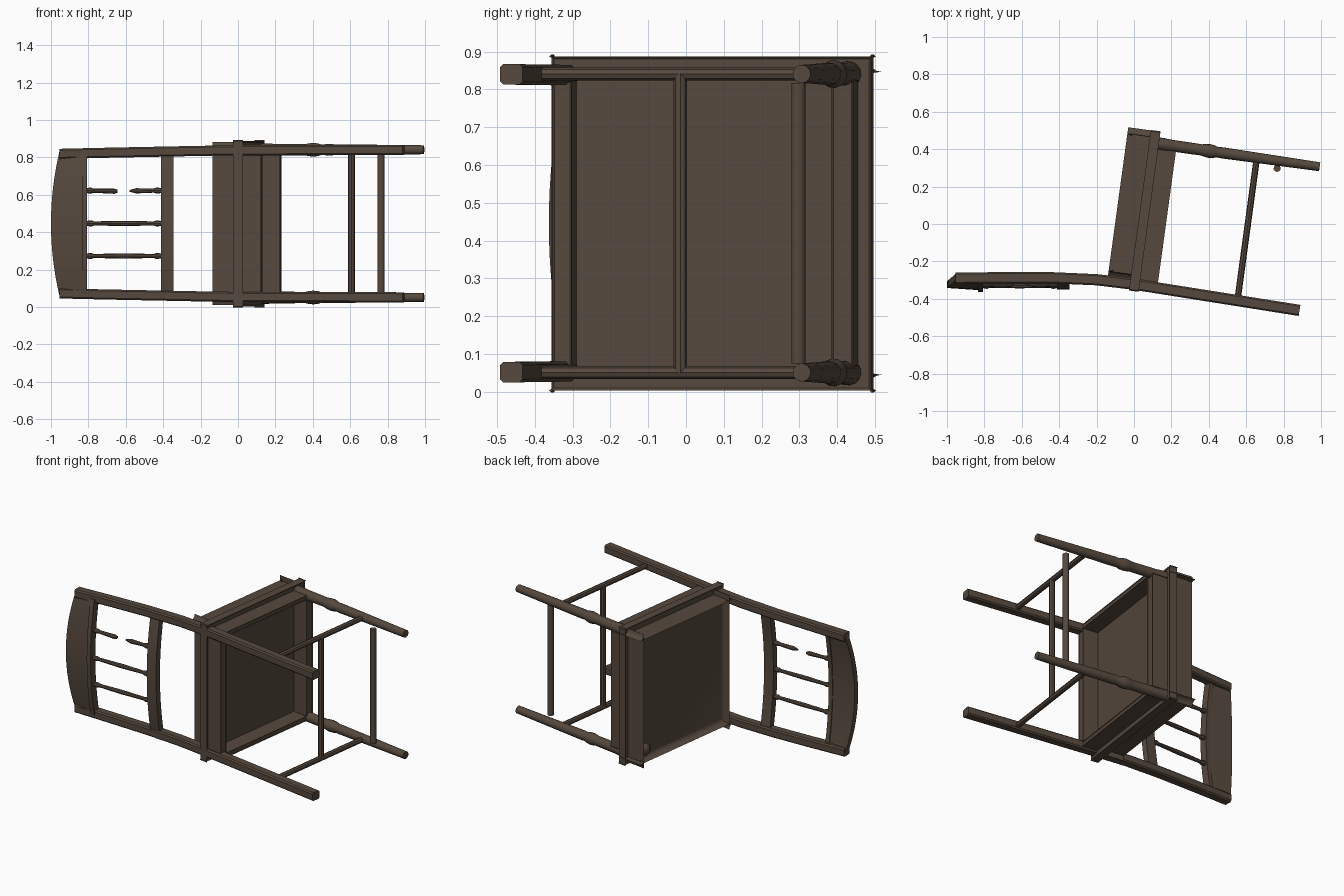
import bpy, bmesh, math
from mathutils import Vector, Matrix

if "Cube" in bpy.data.objects:
    bpy.data.objects.remove(bpy.data.objects["Cube"])

wood = bpy.data.materials.new("dark brown")
wood.diffuse_color = (0.092, 0.066, 0.048, 1)
wood.use_nodes = True
wood.node_tree.nodes["Principled BSDF"].inputs["Base Color"].default_value = wood.diffuse_color

TILT = math.atan2(0.115, 0.842)
F = Vector((math.sin(TILT), math.cos(TILT), 0))      # towards chair front
D = Vector((math.cos(TILT), -math.sin(TILT), 0))     # towards chair feet
O = Vector((0.0575, 0.07, 0))                        # seat centre
MID = 0.446                                          # middle of the chair width


def chair(f, d, z):
    return O + F * f + D * d + Vector((0, 0, z))


def finish(name, bm, angle=35):
    bmesh.ops.recalc_face_normals(bm, faces=bm.faces)
    me = bpy.data.meshes.new(name)
    bm.to_mesh(me)
    bm.free()
    me.materials.append(wood)
    for p in me.polygons:
        p.use_smooth = True
    me.set_sharp_from_angle(angle=math.radians(angle))
    ob = bpy.data.objects.new(name, me)
    bpy.context.collection.objects.link(ob)
    return ob


def loft(name, rings, angle=35):
    bm = bmesh.new()
    vs = [[bm.verts.new(p) for p in r] for r in rings]
    n = len(vs[0])
    for a, b in zip(vs, vs[1:]):
        for i in range(n):
            j = (i + 1) % n
            bm.faces.new((a[i], a[j], b[j], b[i]))
    bm.faces.new(vs[0])
    bm.faces.new(vs[-1][::-1])
    return finish(name, bm, angle)


def chamfered(w, h, c):
    return [(w, h - c), (w - c, h), (c - w, h), (-w, h - c),
            (-w, c - h), (c - w, -h), (w - c, -h), (w, c - h)]


def bar(name, a, b, radii, sides=12):
    """Turned bar from a to b; radii is a list of (position 0..1, radius)."""
    a, b = Vector(a), Vector(b)
    t = (b - a).normalized()
    u = t.orthogonal().normalized()
    v = t.cross(u)
    rings = []
    for s, r in radii:
        c = a.lerp(b, s)
        rings.append([c + (u * math.cos(k) + v * math.sin(k)) * r
                      for k in (2 * math.pi * i / sides for i in range(sides))])
    return loft(name, rings, 40)


def box(name, f, d, z, bevel=0.004, seg=1):
    """Box in the tilted seat frame, from ranges along front, down and width."""
    bm = bmesh.new()
    bmesh.ops.create_cube(bm, size=1)
    for v in bm.verts:
        v.co = chair(*(sum(r) / 2 + k * (r[1] - r[0]) for r, k in zip((f, d, z), v.co)))
    bmesh.ops.bevel(bm, geom=bm.edges[:], offset=bevel, segments=seg,
                    profile=0.5, affect='EDGES')
    return finish(name, bm, 35)


# Seat board and cushion
box("seat_board", (-0.427, 0.427), (-0.02, 0.02), (0.004, 0.887), 0.006)
box("seat_cushion", (-0.345, 0.396), (-0.113, -0.015), (0.045, 0.847), 0.035, 4)

# Torn tuft on the cushion corner
bm = bmesh.new()
bmesh.ops.create_icosphere(bm, subdivisions=2, radius=1,
                           matrix=Matrix.Translation(chair(0.345, -0.105, 0.105))
                           @ Matrix.Diagonal((0.032, 0.042, 0.045, 1)))
finish("cushion_tuft", bm)

# Aprons under the seat
box("front_apron", (0.335, 0.392), (0.015, 0.118), (0.07, 0.822))
box("back_apron", (-0.41, -0.36), (0.015, 0.118), (0.07, 0.822))

post_path = [(-0.955, -0.290, 0.373), (-0.7, -0.287, 0.379), (-0.45, -0.287, 0.384),
             (-0.2, -0.298, 0.389), (0.0, -0.322, 0.392), (0.885, -0.462, 0.394)]
leg_profile = [(0, .034), (.04, .034), (.09, .031), (.2, .031), (.27, .030), (.29, .034),
               (.32, .037), (.35, .034), (.37, .028), (.40, .030), (.7, .027), (1, .024)]

for side, label in ((-1, "lower"), (1, "upper")):
    # Side apron
    z = sorted((MID + side * 0.378, MID + side * 0.408))
    box(label + "_side_apron", (-0.39, 0.37), (0.015, 0.118), z)

    # Bent back post that continues as the back leg
    pts = [Vector((x, y, MID + side * w)) for x, y, w in post_path]
    rings = []
    for i, p in enumerate(pts):
        t = pts[min(i + 1, 5)] - pts[max(i - 1, 0)]
        n = Vector((-t.y, t.x, 0)).normalized()
        rings.append([p + n * a + Vector((0, 0, b)) for a, b in chamfered(.030, .027, .008)])
    loft(label + "_back_post", rings, 20)

    # Turned front leg
    z = MID + side * 0.395
    bar(label + "_front_leg", (0.125, 0.43, z), (0.993, 0.306, z), leg_profile, 14)

    # Side stretcher
    bar(label + "_side_stretcher", (0.657, 0.355, z), (0.553, -0.41, z),
        [(0, .017), (1, .017)], 8)

# Cross stretchers
bar("middle_stretcher", (0.607, -0.015, 0.05), (0.607, -0.015, 0.842), [(0, .018), (1, .018)], 8)
bar("front_stretcher", (0.765, 0.2975, 0.075), (0.765, 0.2975, 0.817), [(0, .019), (1, .019)], 10)


def rail(name, half, x0, x1, crown, y, bow, thick, lean):
    """Backrest rail bowed backwards, its top edge crowned."""
    rings = []
    for i in range(17):
        s = i / 8 - 1
        k = 1 - s * s
        cx, yy = x0 - crown * k, y - bow * k
        rings.append([(cx, yy + lean + thick, MID + s * half), (x1, yy + thick, MID + s * half),
                      (x1, yy - thick, MID + s * half), (cx, yy + lean - thick, MID + s * half)])
    return loft(name, rings)


# Backrest rails
rail("top_rail", 0.385, -0.955, -0.825, 0.045, -0.298, 0.038, 0.018, 0.012)
rail("top_rail_moulding", 0.375, -0.835, -0.808, 0.0, -0.298, 0.040, 0.025, 0.0)
rail("lower_back_rail", 0.375, -0.412, -0.345, 0.0, -0.292, 0.038, 0.020, 0.0)

# Backrest spindles, one of them broken
spindle = [(0, .011), (.08, .017), (.12, .011), (.5, .014), (.88, .011), (.92, .017), (1, .011)]
for i, z in enumerate((0.273, 0.447)):
    y = -0.292 - 0.038 * (1 - ((z - MID) / 0.38) ** 2)
    bar(f"spindle_{i + 1}", (-0.82, y, z), (-0.40, y, z), spindle, 8)
y, z = -0.322, 0.623
bar("broken_spindle_top", (-0.82, y, z), (-0.645, y, z - 0.004),
    [(0, .011), (.18, .017), (.28, .011), (.9, .014), (1, .009)], 8)
bar("broken_spindle_bottom", (-0.40, y, z), (-0.58, y, z - 0.002),
    [(0, .011), (.18, .017), (.28, .011), (.8, .014), (1, .005)], 8)
